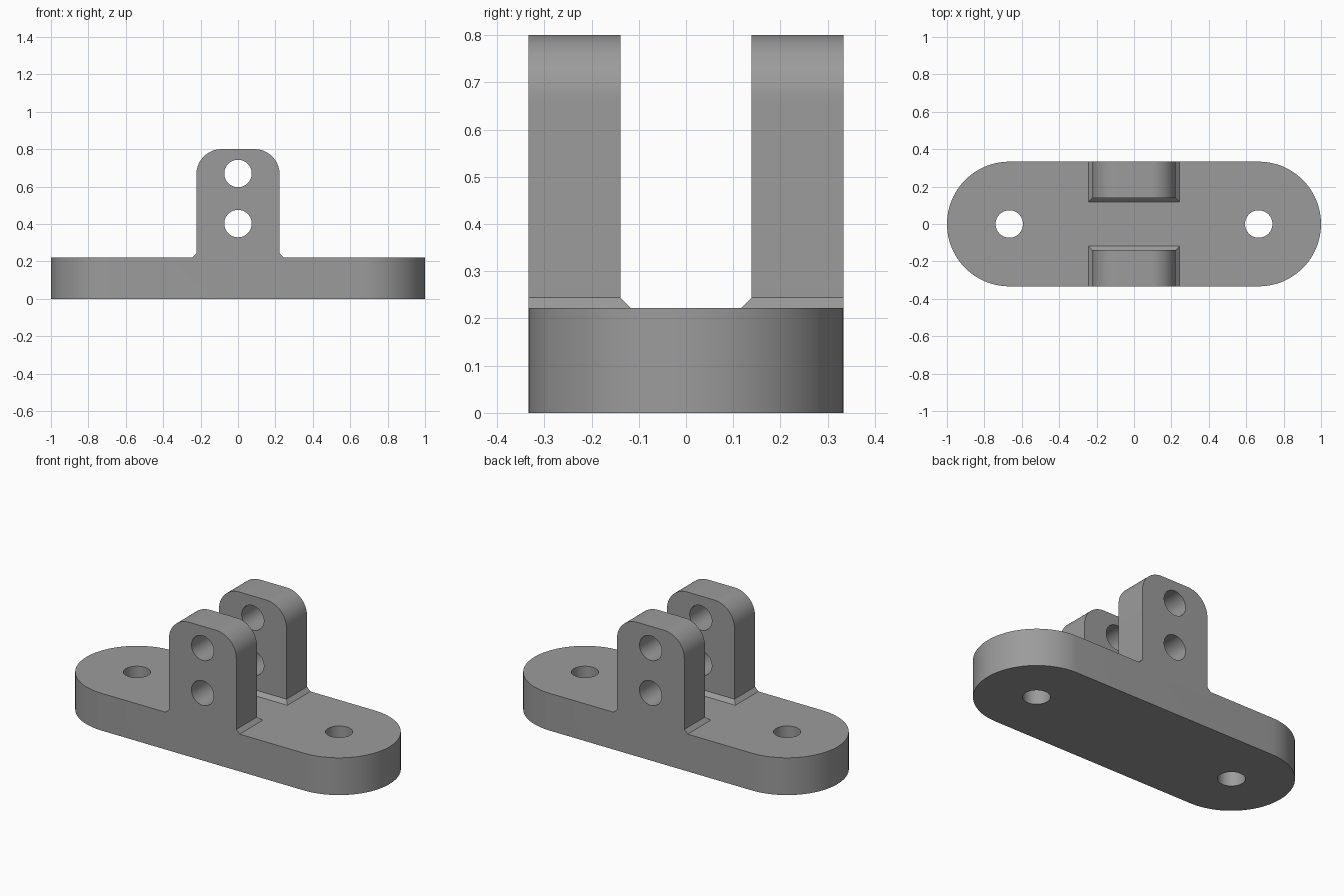
import bpy, bmesh, math
from mathutils import Matrix

if "Cube" in bpy.data.objects:
    bpy.data.objects.remove(bpy.data.objects["Cube"])

R = 0.3333          # base end radius
BASE_H = 0.2222     # base thickness
LUG_W = 0.2222      # lug half width
LUG_IN = 0.1389     # inner face of each lug
TOP = 0.8           # lug top
CORNER = 0.1333     # lug corner radius
CHAMFER = 0.0222    # foot chamfer
HOLE = 0.0733       # hole radius

grey = bpy.data.materials.new("plain grey")
grey.diffuse_color = (0.33, 0.33, 0.33, 1)
grey.use_nodes = True
grey.node_tree.nodes["Principled BSDF"].inputs["Base Color"].default_value = grey.diffuse_color


def make(name, bm):
    bmesh.ops.recalc_face_normals(bm, faces=bm.faces)
    mesh = bpy.data.meshes.new(name)
    bm.to_mesh(mesh)
    bm.free()
    mesh.materials.append(grey)
    ob = bpy.data.objects.new(name, mesh)
    bpy.context.collection.objects.link(ob)
    return ob


def loft(name, lower, upper):
    """Solid between two matching rings."""
    bm = bmesh.new()
    a = [bm.verts.new(p) for p in lower]
    b = [bm.verts.new(p) for p in upper]
    bm.faces.new(a)
    bm.faces.new(b)
    for i in range(len(a)):
        j = (i + 1) % len(a)
        bm.faces.new((a[i], a[j], b[j], b[i]))
    return make(name, bm)


def arc(cx, cy, r, start, end, n):
    return [(cx + r * math.cos(math.radians(start + (end - start) * i / n)),
             cy + r * math.sin(math.radians(start + (end - start) * i / n)))
            for i in range(n + 1)]


def rod(name, matrix):
    bm = bmesh.new()
    bmesh.ops.create_cone(bm, cap_ends=True, segments=64, radius1=HOLE,
                          radius2=HOLE, depth=2, matrix=matrix)
    return make(name, bm)


def combine(target, tool, operation):
    mod = target.modifiers.new(operation.lower(), 'BOOLEAN')
    mod.operation = operation
    mod.solver = 'EXACT'
    mod.object = tool
    bpy.context.view_layer.objects.active = target
    bpy.ops.object.modifier_apply(modifier=mod.name)
    bpy.data.objects.remove(tool)


def rect(x, y0, y1, z):
    return [(-x, y0, z), (x, y0, z), (x, y1, z), (-x, y1, z)]


# Base slab, oversized until it is trimmed to the rounded outline
bracket = loft("bracket", rect(1.5, -0.6, 0.6, 0), rect(1.5, -0.6, 0.6, BASE_H))

# Two upright lugs, each with a chamfered foot
lug_profile = ([(-LUG_W, 0.1), (LUG_W, 0.1)]
               + arc(LUG_W - CORNER, TOP - CORNER, CORNER, 0, 90, 20)
               + arc(-LUG_W + CORNER, TOP - CORNER, CORNER, 90, 180, 20))
for s in (-1, 1):
    lug = loft("lug", [(x, s * LUG_IN, z) for x, z in lug_profile],
               [(x, s * 0.45, z) for x, z in lug_profile])
    rings = []
    for z in (0.2, 0.26):
        grow = BASE_H + CHAMFER - z
        rings.append(rect(LUG_W + grow, s * (LUG_IN - grow), s * 0.5, z))
    foot = loft("lug_foot", *rings)
    combine(bracket, lug, 'UNION')
    combine(bracket, foot, 'UNION')

# Trim everything to the rounded base outline
outline = arc(1 - R, 0, R, -90, 90, 48) + arc(R - 1, 0, R, 90, 270, 48)
trim = loft("outline_trim", [(x, y, -0.2) for x, y in outline],
            [(x, y, 1.2) for x, y in outline])
combine(bracket, trim, 'INTERSECT')

# Screw holes through the base, pin holes through both lugs
for x in (-0.6667, 0.6667):
    combine(bracket, rod("screw_hole", Matrix.Translation((x, 0, 0))), 'DIFFERENCE')
for z in (0.4022, 0.67):
    turn = Matrix.Translation((0, 0, z)) @ Matrix.Rotation(math.pi / 2, 4, 'X')
    combine(bracket, rod("pin_hole", turn), 'DIFFERENCE')

# Smooth curved walls, sharp edges kept
bpy.ops.object.select_all(action='DESELECT')
bracket.select_set(True)
bpy.context.view_layer.objects.active = bracket
bpy.ops.object.shade_smooth_by_angle(angle=math.radians(30))
